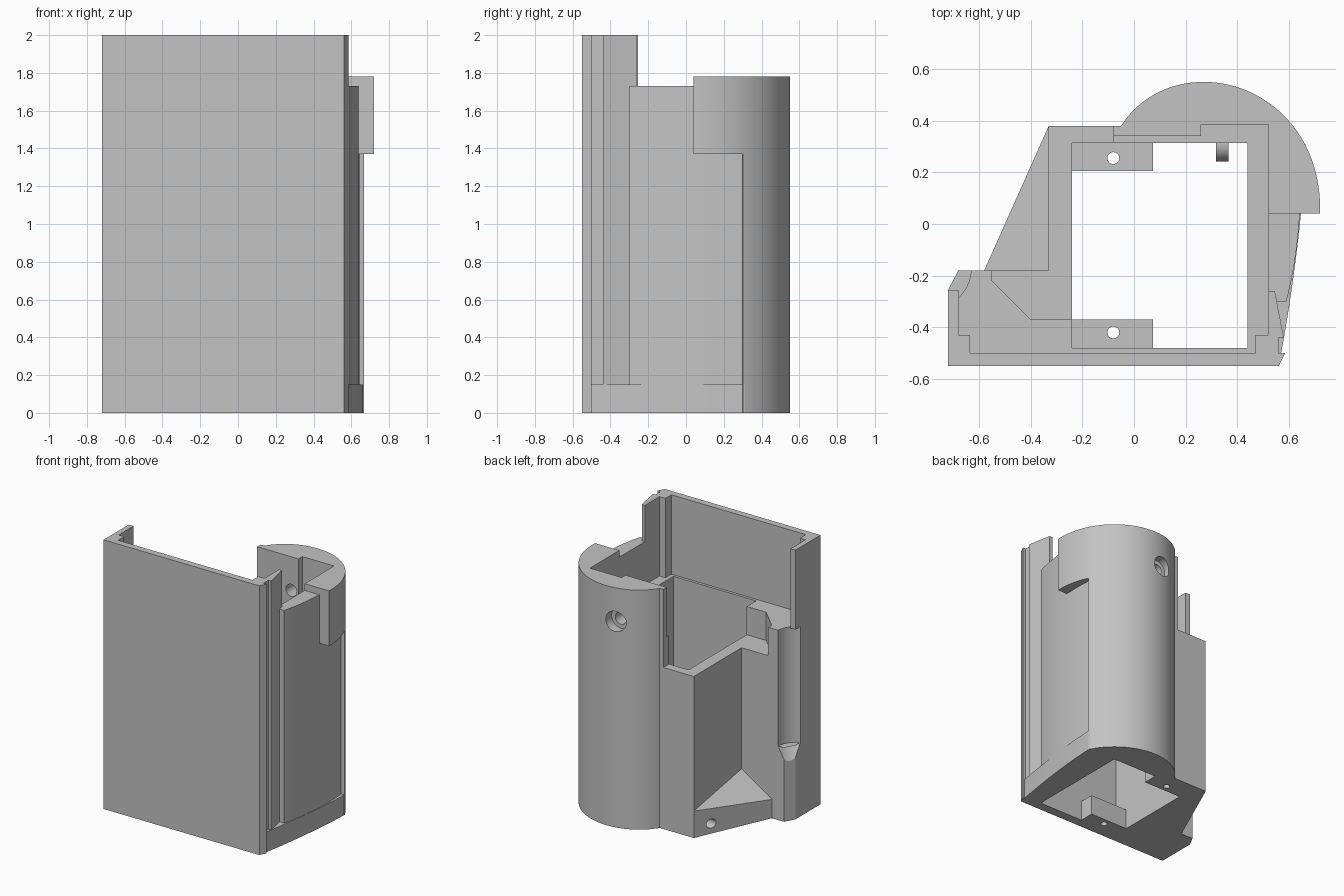
import bpy, bmesh, math
from mathutils import Vector, Matrix
from mathutils.geometry import interpolate_bezier

cube = bpy.data.objects.get("Cube")
if cube:
    bpy.data.objects.remove(cube, do_unlink=True)

grey = bpy.data.materials.new("plain_grey")
grey.use_nodes = True
colour = (0.55, 0.55, 0.55, 1)
grey.diffuse_color = colour
grey.node_tree.nodes["Principled BSDF"].inputs["Base Color"].default_value = colour
parts = []


def make(name, bm, keep=True):
    bmesh.ops.recalc_face_normals(bm, faces=bm.faces)
    mesh = bpy.data.meshes.new(name)
    bm.to_mesh(mesh)
    bm.free()
    mesh.materials.append(grey)
    ob = bpy.data.objects.new(name, mesh)
    bpy.context.collection.objects.link(ob)
    if keep:
        parts.append(ob)
    else:
        ob.hide_render = True
    return ob


def prism(name, outline, z0, z1, keep=True):
    bm = bmesh.new()
    face = bm.faces.new([bm.verts.new((x, y, z0)) for x, y in outline])
    out = bmesh.ops.extrude_face_region(bm, geom=[face])
    for v in out["geom"]:
        if isinstance(v, bmesh.types.BMVert):
            v.co.z = z1
    return make(name, bm, keep)


def rect(x0, x1, y0, y1):
    return [(x0, y0), (x1, y0), (x1, y1), (x0, y1)]


def rod(name, start, end, r0, r1=None, keep=False):
    a, b = Vector(start), Vector(end)
    bm = bmesh.new()
    turn = (b - a).to_track_quat("Z", "Y").to_matrix().to_4x4()
    bmesh.ops.create_cone(bm, cap_ends=True, segments=40, radius1=r0,
                          radius2=r0 if r1 is None else r1, depth=(b - a).length,
                          matrix=Matrix.Translation((a + b) / 2) @ turn)
    return make(name, bm, keep)


def cut(ob, *cutters):
    for c in cutters:
        mod = ob.modifiers.new("cut", "BOOLEAN")
        mod.operation, mod.solver, mod.object = "DIFFERENCE", "EXACT", c
        bpy.context.view_layer.objects.active = ob
        bpy.ops.object.modifier_apply(modifier=mod.name)


def curve(a, b, c, d, n):
    pts = [Vector((*p, 0)) for p in (a, b, c, d)]
    return [(p.x, p.y) for p in interpolate_bezier(*pts, n)]


# Cutters
cavity = prism("cavity_cutter", rect(-.24, .44, -.48, .313), -1, 3, False)
upper = prism("upper_cutter", [(-.2, -.43), (.52, -.43), (.52, .385), (.26, .385),
                               (.26, .34), (-.2, .34)], 1.41, 3, False)
gx, gy = -.79, -.17
groove = rod("groove_cutter", (gx, gy, .55), (gx, gy, 1.41), .16)
taper = rod("taper_cutter", (gx, gy, .44), (gx, gy, .55), .1, .16)
bolt = rod("bolt_cutter", (.2, .2, 1.53), (.2, .7, 1.53), .045)
sink = rod("bolt_head_cutter", (.2, .48, 1.53), (.2, .7, 1.53), .075)
side_hole = rod("side_hole_cutter", (-.7, .255, .075), (-.08, .255, .075), .034)

# Tall front panel with stepped arms and a slotted right rail
front = prism("front_shell", [
    (-.72, -.55), (.56, -.55), (.585, -.5), (.56, -.5), (.56, -.44), (.58, -.44),
    (.545, -.26), (.52, -.26), (.52, -.43), (.47, -.43), (.47, -.5), (-.635, -.5),
    (-.635, -.43), (-.68, -.43), (-.68, -.255), (-.72, -.255)], 0, 2)
cut(front, groove, taper)

# Thick lower section behind the front panel
block = prism("front_block", [
    (-.72, -.545), (.52, -.545), (.52, .1), (.42, .1), (.42, -.37), (-.40, -.37),
    (-.55, -.22), (-.55, -.18), (-.68, -.18), (-.72, -.255)], 0, 1.41)
cut(block, cavity, groove, taper)

# Left wall and back corner
wall = prism("left_wall", [(-.57, -.5), (-.08, -.5), (-.08, .38), (-.33, .38),
                           (-.33, -.18), (-.57, -.18)], 0, 1.2)
cut(wall, cavity, side_hole)

# Sloping gusset at the foot of the left wall
bm = bmesh.new()
foot = [(-.33, .38, .2), (-.58, -.18, .14), (-.33, -.18, .3)]
low = [bm.verts.new((x, y, 0)) for x, y, z in foot]
high = [bm.verts.new(p) for p in foot]
bm.faces.new(low)
bm.faces.new(high)
for i in range(3):
    j = (i + 1) % 3
    bm.faces.new((low[i], low[j], high[j], high[i]))
cut(make("foot_gusset", bm), side_hole)

# Rounded back housing, wider at the top
arc = curve((-.05, .38), (.02, .49), (.14, .55), (.27, .55), 20)
arc += curve((.27, .55), (.50, .55), (.73, .36), (.72, .04), 36)[1:]
inner = [(.44, .04), (.44, .3), (-.08, .3), (-.08, .38)]
cap = prism("housing_top", arc + inner, 1.37, 1.78)
cut(cap, cavity, upper, bolt, sink)
back = [p for p in arc if p[1] > .3] + [(.662, .3)]
housing = prism("housing_body", back + inner[1:], 0, 1.37)
cut(housing, cavity, bolt, sink)

# Recessed right side panel
side = curve((.59, -.3), (.62, -.18), (.66, .02), (.637, .31), 24)
panel = prism("side_panel", [(.43, -.3)] + side + [(.43, .31)], .1, 1.73)
cut(panel, cavity, upper)

# Flared foot under the side panel
flare = curve((.56, -.55), (.60, -.35), (.66, .05), (.663, .31), 24)
base = prism("side_base", [(.3, -.55)] + flare + [(.3, .31)], 0, .15)
cut(base, cavity)

# Screw tabs in the bottom opening
for name, y0, y1, hy in (("back_tab", .205, .315, .255), ("front_tab", -.482, -.37, -.42)):
    tab = prism(name, rect(-.242, .073, y0, y1), 0, .15)
    pilot = rod("pilot_cutter", (-.08, hy, -1), (-.08, hy, 1), .023)
    cut(tab, pilot)
    if hy > 0:
        cut(tab, side_hole)

# Small rounded catch on the inner back wall
rod("inner_catch", (.318, .312, 1.2), (.365, .312, 1.2), .07, keep=True)

# Remove cutters, smooth the curved faces
for ob in list(bpy.data.objects):
    if ob.name.split(".")[0].endswith("_cutter"):
        bpy.data.objects.remove(ob, do_unlink=True)
bpy.ops.object.select_all(action="DESELECT")
for ob in parts:
    ob.select_set(True)
bpy.context.view_layer.objects.active = parts[0]
bpy.ops.object.shade_smooth_by_angle(angle=math.radians(25))
